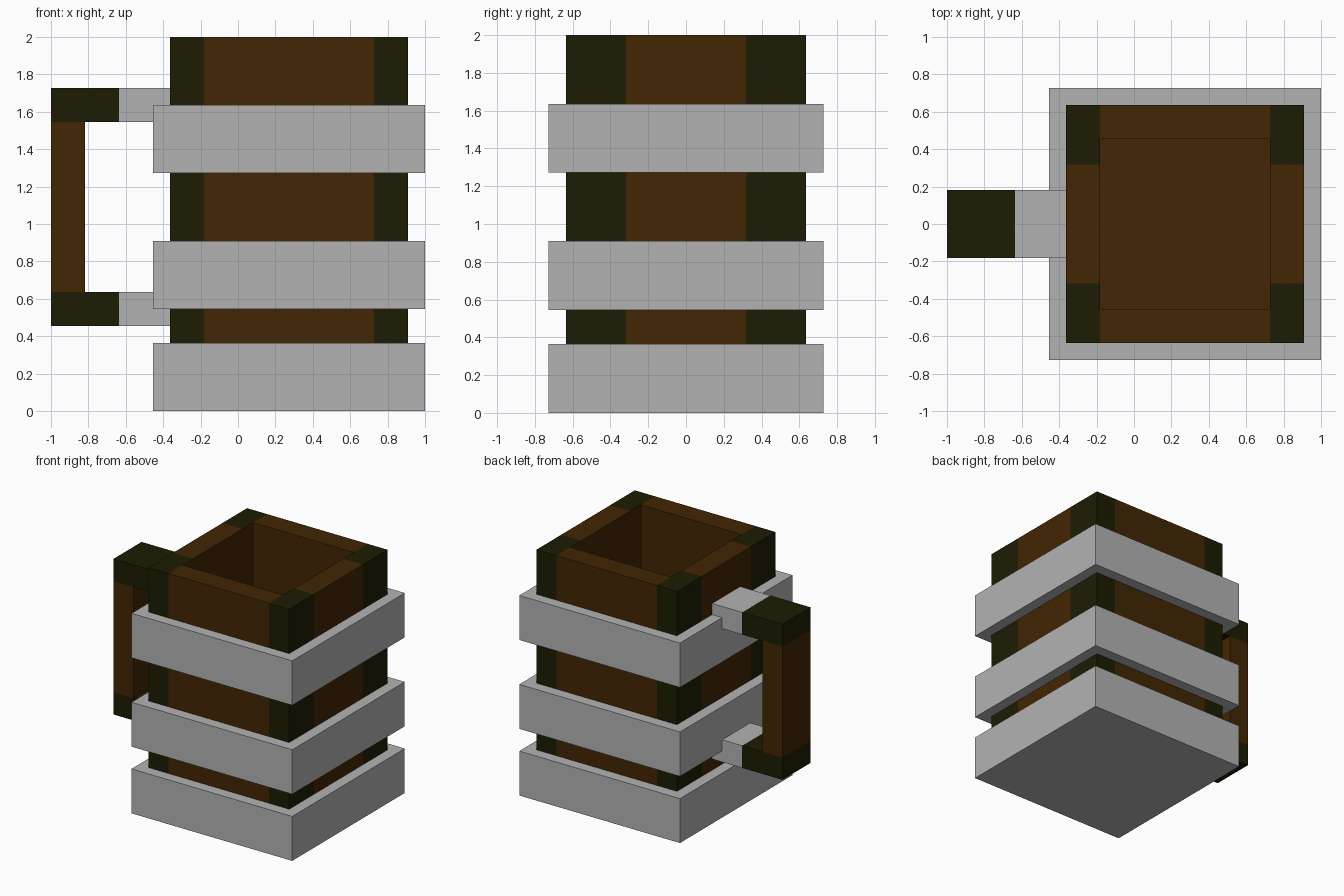
import bpy
import bmesh
from mathutils import Vector

cube = bpy.data.objects.get("Cube")
if cube:
    bpy.data.objects.remove(cube, do_unlink=True)

U = 1 / 11  # module: every part is a whole or half number of these
CX = 3      # the mug's own centre line, offset to leave room for the handle


def material(name, rgb):
    m = bpy.data.materials.new(name)
    m.use_nodes = True
    m.diffuse_color = (*rgb, 1)
    bsdf = m.node_tree.nodes["Principled BSDF"]
    bsdf.inputs["Base Color"].default_value = (*rgb, 1)
    return m


GREY = material("grey metal", (0.45, 0.45, 0.45))
BROWN = material("brown wood", (0.055, 0.019, 0.001))
DARK = material("dark wood", (0.012, 0.0115, 0.001))


def finish(bm, name, *mats):
    bmesh.ops.recalc_face_normals(bm, faces=bm.faces[:])
    mesh = bpy.data.meshes.new(name)
    bm.to_mesh(mesh)
    bm.free()
    for m in mats:
        mesh.materials.append(m)
    obj = bpy.data.objects.new(name, mesh)
    bpy.context.collection.objects.link(obj)


def square_loft(profile, closed):
    """Square loops of (half width, height), joined as a ring or capped at both ends."""
    bm = bmesh.new()
    corners = ((-1, -1), (1, -1), (1, 1), (-1, 1))
    loops = [[bm.verts.new(Vector((CX + sx * r, sy * r, z)) * U) for sx, sy in corners]
             for r, z in profile]
    pairs = list(zip(loops, loops[1:]))
    if closed:
        pairs.append((loops[-1], loops[0]))
    else:
        bm.faces.new(loops[0])
        bm.faces.new(loops[-1])
    for a, b in pairs:
        for i in range(4):
            j = (i + 1) % 4
            bm.faces.new((a[i], a[j], b[j], b[i]))
    return bm


def box(name, low, high, mat):
    low, high = Vector(low) * U, Vector(high) * U
    bm = bmesh.new()
    for v in bmesh.ops.create_cube(bm, size=1)["verts"]:
        v.co = (low + high) / 2 + v.co * (high - low)
    finish(bm, name, mat)


# Hollow mug body, with cut lines for the dark corner posts
bm = square_loft([(7, 1), (7, 22), (5, 22), (5, 3)], closed=False)
for normal, places in ((Vector((1, 0, 0)), (CX - 5, CX + 5)),
                       (Vector((0, 1, 0)), (-3.5, 3.5))):
    for p in places:
        bmesh.ops.bisect_plane(bm, geom=bm.verts[:] + bm.edges[:] + bm.faces[:],
                               dist=1e-4, plane_co=normal * p * U, plane_no=normal)

# Dark on the outer and rim faces of the corners, brown elsewhere
for f in bm.faces:
    c = f.calc_center_median() / U
    if abs(c.x - CX) > 5.05 and abs(c.y) > 3.5:
        f.material_index = 1
finish(bm, "mug_body", BROWN, DARK)

# Metal hoops around the body, and a metal tray under it
for name, z in (("middle_hoop", 6), ("top_hoop", 14)):
    finish(square_loft([(8, z), (8, z + 4), (6, z + 4), (6, z)], closed=True), name, GREY)
finish(square_loft([(8, 0), (8, 4), (6, 4), (6, 1)], closed=False), "base_hoop", GREY)

# Handle: two metal arms with dark corner blocks and a wooden grip
for name, z in (("lower", 5), ("upper", 17)):
    box(name + "_handle_arm", (-7, -2, z), (-4, 2, z + 2), GREY)
    box(name + "_handle_corner", (-11, -2, z), (-7, 2, z + 2), DARK)
box("handle_grip", (-11, -2, 7), (-9, 2, 17), BROWN)
